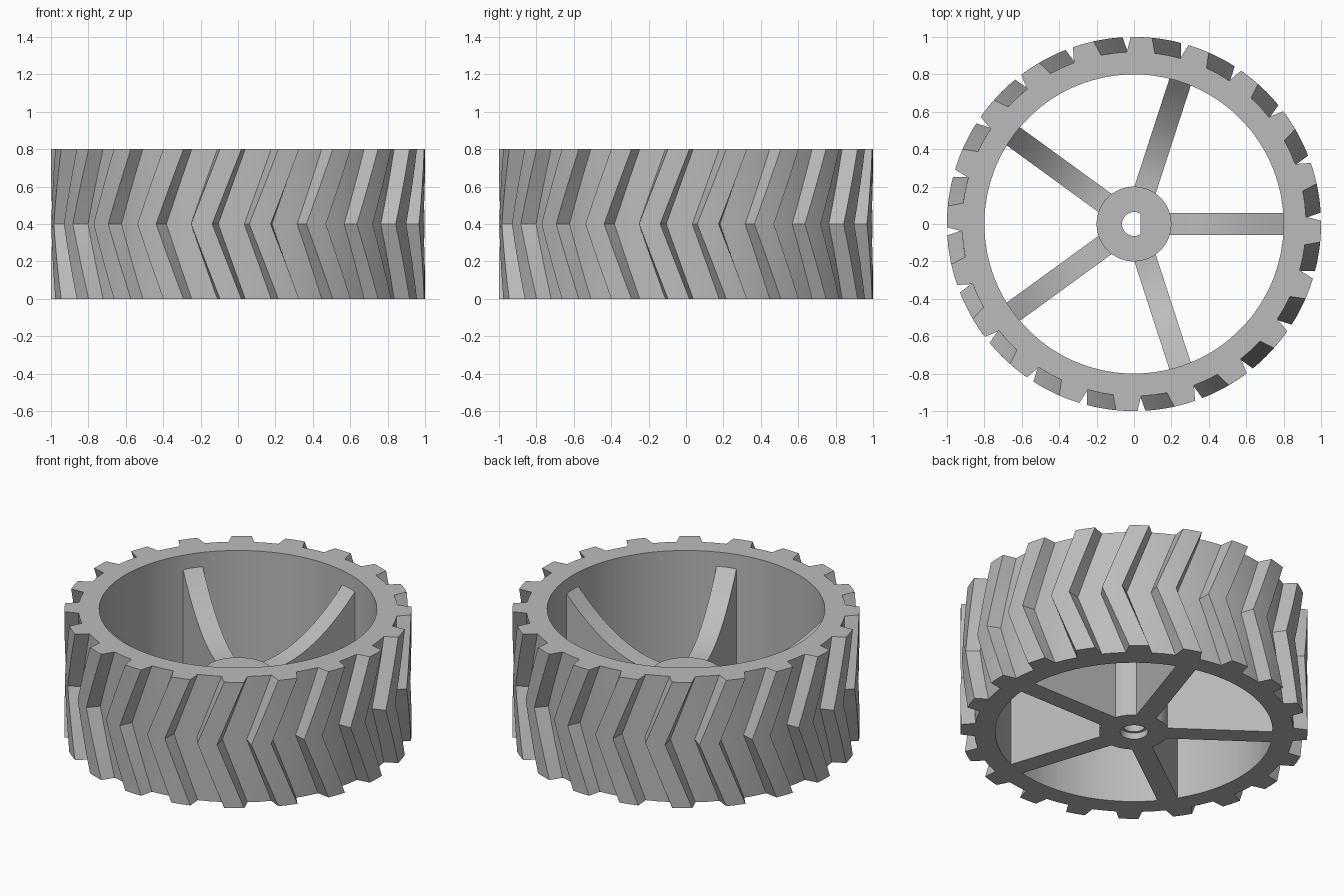
import bpy, bmesh
from math import sin, cos, pi, radians, tau
from mathutils import Matrix

cube = bpy.data.objects.get("Cube")
if cube:
    bpy.data.objects.remove(cube, do_unlink=True)

grey = bpy.data.materials.new("plain_grey")
grey.use_nodes = True
colour = (0.5, 0.5, 0.5, 1)
grey.diffuse_color = colour
grey.node_tree.nodes["Principled BSDF"].inputs["Base Color"].default_value = colour

HEIGHT, TEETH, SPOKES = 0.8, 20, 5
RIM_IN, ROOT, TIP = 0.8, 0.92, 1.0
HUB_R, HUB_H = 0.2, 0.4


def finish(bm, name):
    bmesh.ops.recalc_face_normals(bm, faces=bm.faces)
    mesh = bpy.data.meshes.new(name)
    bm.to_mesh(mesh)
    bm.free()
    mesh.materials.append(grey)
    obj = bpy.data.objects.new(name, mesh)
    bpy.context.collection.objects.link(obj)
    bpy.ops.object.select_all(action='DESELECT')
    obj.select_set(True)
    bpy.context.view_layer.objects.active = obj
    bpy.ops.object.shade_smooth_by_angle(angle=radians(20))
    return obj


def loft(name, loops):
    """Skin a list of equal rings, joining the last ring to the first."""
    bm = bmesh.new()
    rings = [[bm.verts.new(p) for p in loop] for loop in loops]
    for a, b in zip(rings, rings[1:] + rings[:1]):
        for i in range(len(a)):
            bm.faces.new((a[i - 1], a[i], b[i], b[i - 1]))
    return finish(bm, name)


# Herringbone tread: one toothed outline, twisted one way then back
tooth = [(-3.3, TIP), (0, TIP), (3.3, TIP), (4.65, ROOT), (9, ROOT), (13.35, ROOT)]
outline = [(radians(a + k * 360 / TEETH - 2.25), r)
           for k in range(TEETH) for a, r in tooth]


def section(z, twist=0.0, radius=None):
    return [((radius or r) * cos(a + twist), (radius or r) * sin(a + twist), z)
            for a, r in outline]


STEPS = 8
tread = []
for i in range(STEPS + 1):
    z = HEIGHT * i / STEPS
    bend = 1 - abs(2 * z / HEIGHT - 1)
    tread.append(section(z, -radians(9) * bend))
loft("tread_rim", tread + [section(HEIGHT, radius=RIM_IN), section(0, radius=RIM_IN)])


# Hub with a flat-sided shaft hole and a shallow round recess below
def circle(r, z, flat=1.0, n=64):
    return [(min(r * cos(tau * i / n), flat), r * sin(tau * i / n), z) for i in range(n)]


loft("hub", [circle(HUB_R, 0), circle(HUB_R, HUB_H),
             circle(0.064, HUB_H, 0.035), circle(0.064, 0.04, 0.035),
             circle(0.08, 0.04), circle(0.08, 0)])

# Spokes whose top edge sweeps up from the hub to the rim
profile = [(0.82, 0), (0.15, 0), (0.15, 0.38)]
for i in range(13):
    t = i / 12
    profile.append((HUB_R + 0.6 * t, 0.38 + 0.33 * t * t))
profile.append((0.82, 0.73))
for k in range(SPOKES):
    bm = bmesh.new()
    side = bm.faces.new([bm.verts.new((r, -0.06, z)) for r, z in profile])
    grown = bmesh.ops.extrude_face_region(bm, geom=[side])["geom"]
    bmesh.ops.translate(bm, vec=(0, 0.12, 0),
                        verts=[g for g in grown if isinstance(g, bmesh.types.BMVert)])
    bm.transform(Matrix.Rotation(k * tau / SPOKES, 4, 'Z'))
    finish(bm, f"spoke_{k + 1}")
